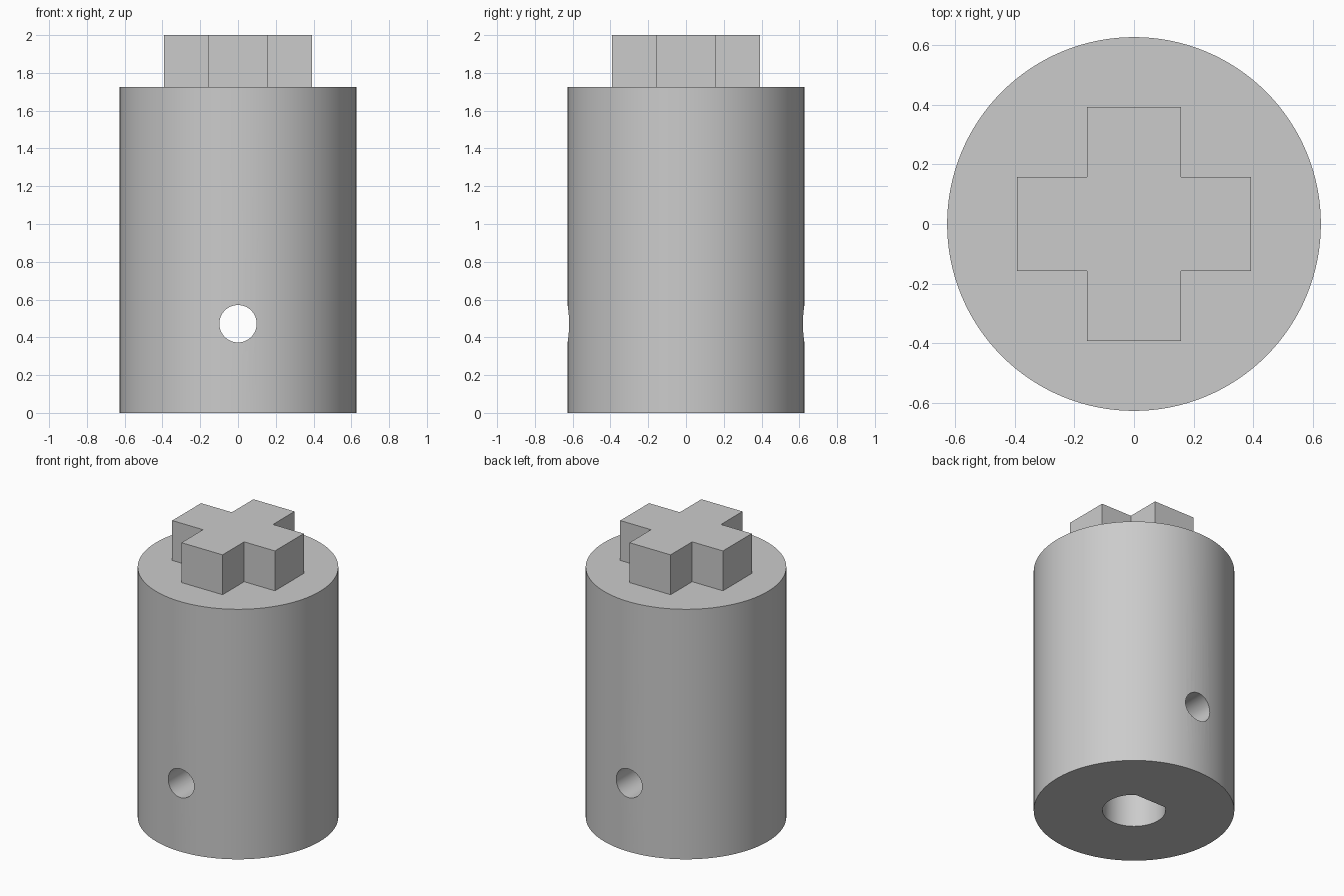
import bpy
import bmesh
from math import acos, cos, pi, radians, sin

default = bpy.data.objects.get("Cube")
if default:
    bpy.data.objects.remove(default, do_unlink=True)

# Main dimensions
BODY_R, BODY_TOP, TOTAL_H = 0.627, 1.725, 2.0
ARM_LONG, ARM_HALF = 0.392, 0.157
BORE_R, BORE_FLAT, BORE_DEPTH = 0.197, 0.157, 0.94
SCREW_R, SCREW_Z = 0.099, 0.472

grey = bpy.data.materials.new("plain grey")
grey.use_nodes = True
COLOUR = (0.6, 0.6, 0.6, 1)
grey.diffuse_color = COLOUR
grey.node_tree.nodes["Principled BSDF"].inputs["Base Color"].default_value = COLOUR


def arc(radius, start, end, steps):
    """Points along an arc, both ends included."""
    angles = [start + (end - start) * i / steps for i in range(steps + 1)]
    return [(radius * cos(a), radius * sin(a)) for a in angles]


def prism(name, outline, bottom, top):
    """Closed solid raised from a flat outline."""
    bm = bmesh.new()
    base = bm.faces.new([bm.verts.new((x, y, bottom)) for x, y in outline])
    raised = bmesh.ops.extrude_face_region(bm, geom=[base])["geom"]
    bmesh.ops.translate(bm, vec=(0, 0, top - bottom),
                        verts=[v for v in raised if isinstance(v, bmesh.types.BMVert)])
    bmesh.ops.recalc_face_normals(bm, faces=bm.faces)
    mesh = bpy.data.meshes.new(name)
    bm.to_mesh(mesh)
    bm.free()
    mesh.materials.append(grey)
    obj = bpy.data.objects.new(name, mesh)
    bpy.context.collection.objects.link(obj)
    return obj


def activate(obj):
    bpy.ops.object.select_all(action="DESELECT")
    obj.select_set(True)
    bpy.context.view_layer.objects.active = obj


def cut(target, cutter):
    """Subtract the cutter and discard it."""
    cutter.hide_render = True
    mod = target.modifiers.new("cut", "BOOLEAN")
    mod.operation, mod.solver, mod.object = "DIFFERENCE", "EXACT", cutter
    activate(target)
    bpy.ops.object.modifier_apply(modifier=mod.name)
    bpy.data.objects.remove(cutter, do_unlink=True)


# Round body
body = prism("coupling_body", arc(BODY_R, 0, 2 * pi, 128)[:-1], 0, BODY_TOP)

# D-shaped shaft bore in the underside, flat towards the back
half = acos(BORE_FLAT / BORE_R)
bore = prism("shaft_bore_cutter",
             arc(BORE_R, pi / 2 + half, 5 * pi / 2 - half, 64), -0.1, BORE_DEPTH)
cut(body, bore)

# Set-screw hole running front to back
screw = prism("screw_hole_cutter", arc(SCREW_R, 0, 2 * pi, 48)[:-1], -1, 1)
screw.rotation_euler.x = radians(90)
screw.location.z = SCREW_Z
bpy.context.view_layer.update()
cut(body, screw)

activate(body)
bpy.ops.object.shade_smooth_by_angle(angle=radians(30))

# Cross-shaped drive, one arm repeated in four quarter turns
cross = []
for turn in range(4):
    c, s = round(cos(turn * pi / 2)), round(sin(turn * pi / 2))
    for x, y in ((ARM_LONG, -ARM_HALF), (ARM_LONG, ARM_HALF), (ARM_HALF, ARM_HALF)):
        cross.append((c * x - s * y, s * x + c * y))
prism("drive_cross", cross, BODY_TOP - 0.005, TOTAL_H)
